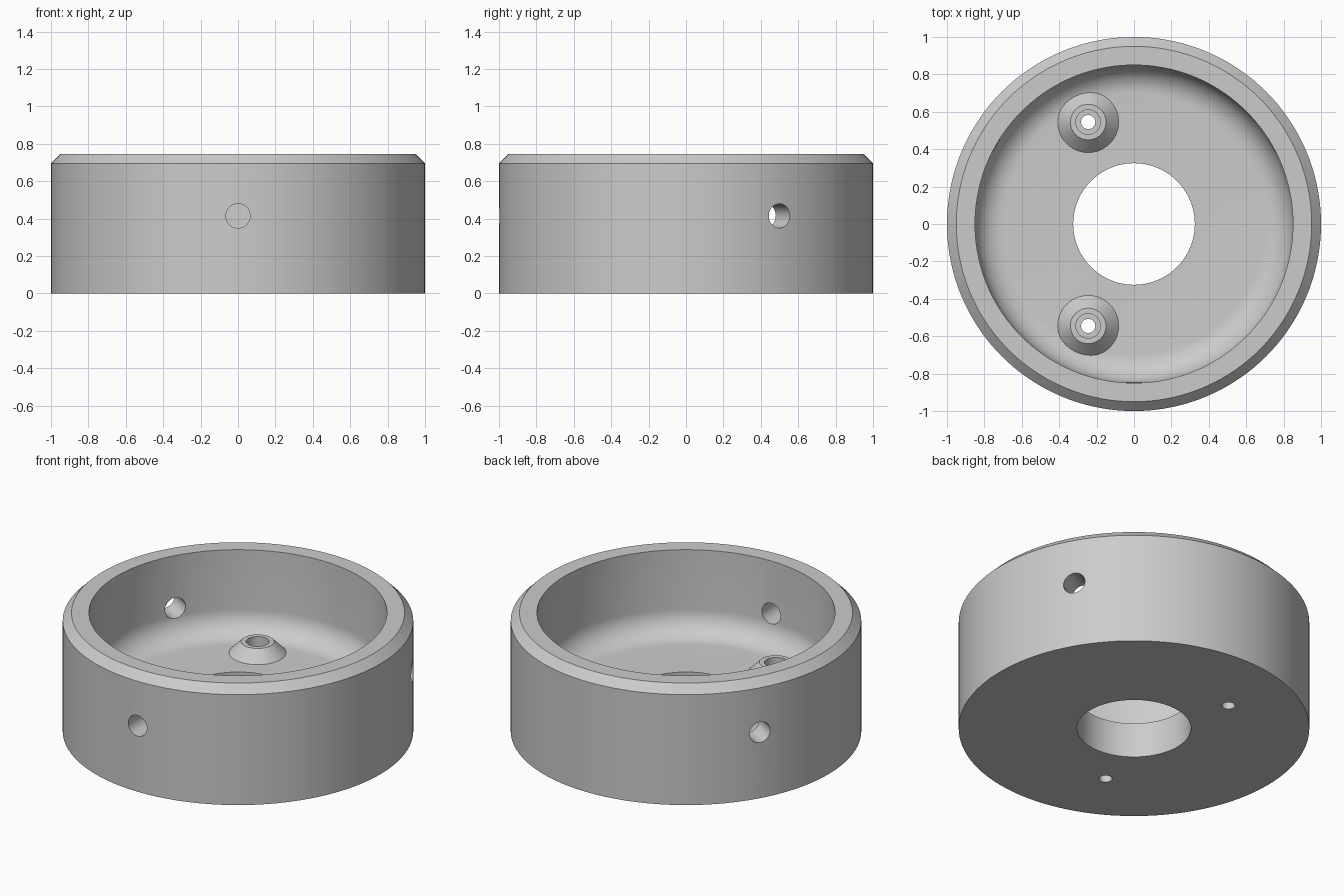
import bpy, bmesh, math
from mathutils import Matrix, Vector

cube = bpy.data.objects.get("Cube")
if cube:
    bpy.data.objects.remove(cube, do_unlink=True)

# Single plain grey
grey = bpy.data.materials.new("plain_grey")
grey.use_nodes = True
grey.diffuse_color = (0.6, 0.6, 0.6, 1)
grey.node_tree.nodes["Principled BSDF"].inputs["Base Color"].default_value = (0.6, 0.6, 0.6, 1)

FLOOR = 0.22      # top of the floor plate
FILLET = 0.15     # floor to wall radius
WALL_IN = 0.85
HEIGHT = 0.745


def lathe(name, profile, steps, matrix=Matrix()):
    """Revolve an (r, z) loop around z; points on the axis are welded."""
    bm = bmesh.new()
    verts = [bm.verts.new((r, 0, z)) for r, z in profile]
    count = len(verts)
    edges = [bm.edges.new((verts[i], verts[(i + 1) % count])) for i in range(count)]
    bmesh.ops.spin(bm, geom=verts + edges, cent=(0, 0, 0), axis=(0, 0, 1),
                   angle=math.tau, steps=steps, use_merge=True)
    bmesh.ops.remove_doubles(bm, verts=bm.verts, dist=1e-5)
    bmesh.ops.dissolve_degenerate(bm, edges=bm.edges, dist=1e-6)
    bmesh.ops.recalc_face_normals(bm, faces=bm.faces)
    bm.transform(matrix)
    mesh = bpy.data.meshes.new(name)
    bm.to_mesh(mesh)
    bm.free()
    mesh.materials.append(grey)
    obj = bpy.data.objects.new(name, mesh)
    bpy.context.scene.collection.objects.link(obj)
    return obj


def combine(target, tool, operation):
    """Apply a boolean and discard the tool object."""
    tool.hide_render = True
    bpy.context.view_layer.objects.active = target
    mod = target.modifiers.new(operation.lower(), "BOOLEAN")
    mod.operation = operation
    mod.solver = "EXACT"
    mod.object = tool
    bpy.ops.object.modifier_apply(modifier=mod.name)
    bpy.data.objects.remove(tool, do_unlink=True)


# Round housing: bored floor, filleted inner corner, chamfered rim
fillet = []
for i in range(13):
    a = math.pi / 2 * i / 12
    fillet.append((WALL_IN - FILLET + FILLET * math.sin(a),
                   FLOOR + FILLET - FILLET * math.cos(a)))
housing = lathe("round_housing",
                [(0.325, 0), (1, 0), (1, HEIGHT - 0.05), (0.95, HEIGHT),
                 (WALL_IN, HEIGHT)] + fillet[::-1] + [(0.325, FLOOR)], 144)

# Conical screw bosses with counterbored through holes
for y in (-0.545, 0.545):
    place = Matrix.Translation((-0.245, y, 0))
    boss = lathe("screw_boss", [(0, FLOOR - 0.03), (0.163, FLOOR - 0.03), (0.163, FLOOR),
                                (0.095, FLOOR + 0.07), (0, FLOOR + 0.07)], 48, place)
    combine(housing, boss, "UNION")
    bore = lathe("screw_bore", [(0, -0.1), (0.038, -0.1), (0.038, 0.15),
                                (0.066, 0.15), (0.066, 0.5), (0, 0.5)], 32, place)
    combine(housing, bore, "DIFFERENCE")

# Three radial holes through the wall
for degrees in (-90, 30, 150):
    a = math.radians(degrees)
    turn = Vector((math.cos(a), math.sin(a), 0)).to_track_quat("Z", "Y").to_matrix().to_4x4()
    drill = lathe("wall_drill", [(0, 0.6), (0.065, 0.6), (0.065, 1.2), (0, 1.2)], 40,
                  Matrix.Translation((0, 0, 0.415)) @ turn)
    combine(housing, drill, "DIFFERENCE")

# Smooth curved surfaces, crisp machined edges
bpy.ops.object.select_all(action="DESELECT")
housing.select_set(True)
bpy.context.view_layer.objects.active = housing
bpy.ops.object.shade_smooth_by_angle(angle=math.radians(30))
